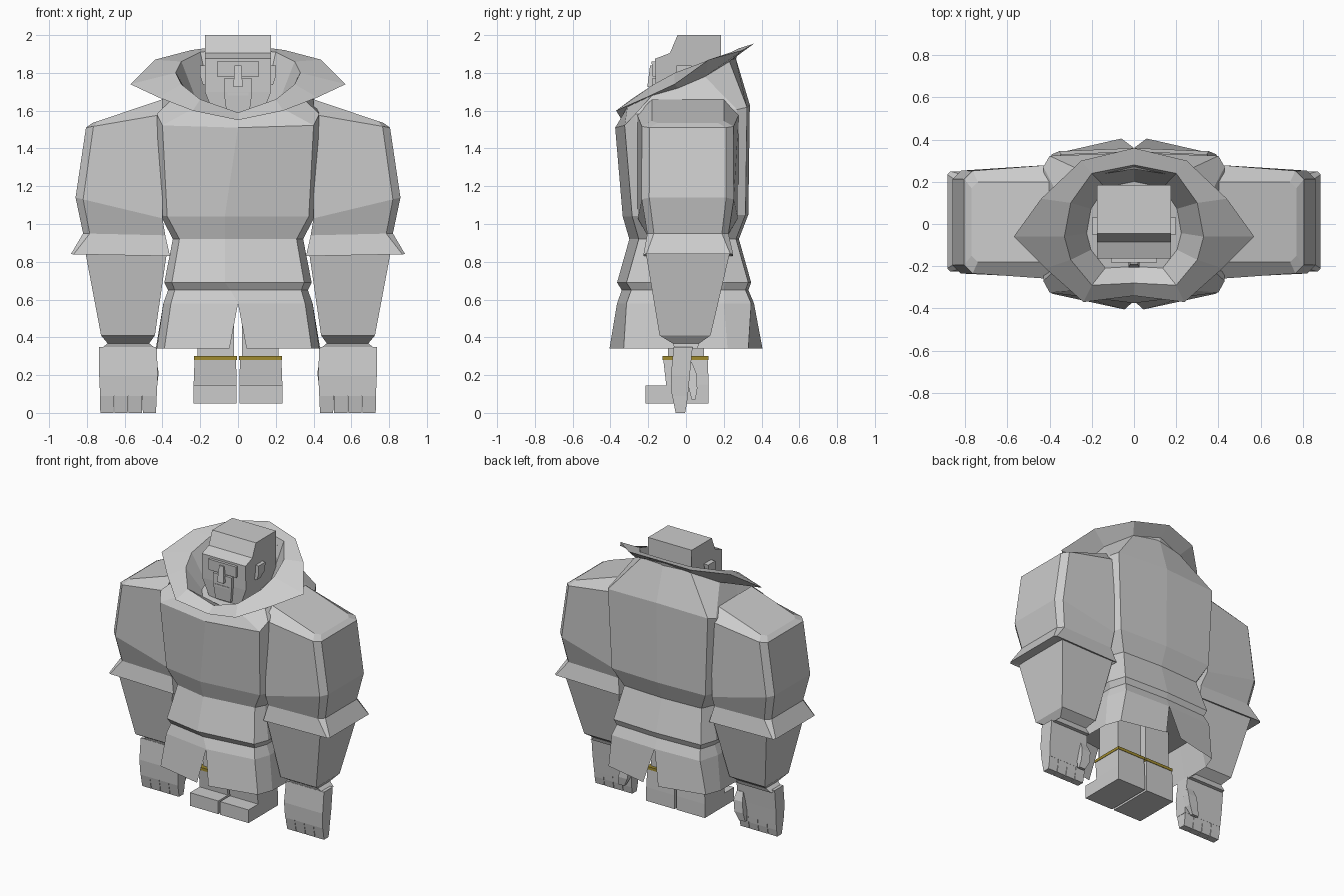
import bpy, bmesh

def finish(name, bm, mirror=False, color=None):
    bmesh.ops.recalc_face_normals(bm, faces=bm.faces)
    me = bpy.data.meshes.new(name)
    bm.to_mesh(me)
    bm.free()
    ob = bpy.data.objects.new(name, me)
    bpy.context.collection.objects.link(ob)
    if mirror:
        m = ob.modifiers.new("mirror", 'MIRROR')
        m.use_mirror_merge = False
    if color:
        mat = bpy.data.materials.new(name)
        mat.diffuse_color = color
        me.materials.append(mat)
    return ob

def loft(name, rings, caps=(True, True), closed=True, **kw):
    """Skin a list of equal-length point rings."""
    bm = bmesh.new()
    vs = [[bm.verts.new(p) for p in r] for r in rings]
    n = len(rings[0])
    for a, b in zip(vs, vs[1:]):
        for i in range(n if closed else n - 1):
            j = (i + 1) % n
            bm.faces.new((a[i], a[j], b[j], b[i]))
    if caps[0]:
        bm.faces.new(vs[0])
    if caps[1]:
        bm.faces.new(vs[-1])
    return finish(name, bm, **kw)

def rect(x0, x1, y0, y1, z):
    return [(x0, y0, z), (x1, y0, z), (x1, y1, z), (x0, y1, z)]

def box(name, x0, x1, y0, y1, z0, z1, **kw):
    return loft(name, [rect(x0, x1, y0, y1, z0), rect(x0, x1, y0, y1, z1)], **kw)

def cuff_ring(x0, x1, y0, y1, zi, zo, c=0.035, k=1.0):
    """Box section with chamfered outer corners; k scales the outer depth."""
    p = [(x0, y0), (x1 - c, y0 * k), (x1, y0 * k + c), (x1, y1 * k - c),
         (x1 - c, y1 * k), (x0, y1)]
    return [(x, y, zi + (zo - zi) * (x - x0) / (x1 - x0)) for x, y in p]

def full(half):
    """Mirror a front-to-back half ring into a closed ring."""
    return half + [(-x, y, z) for x, y, z in half[-2:0:-1]]

def body_half(zf, zb, xo, cx, w, f, b, sy):
    p = [(xo, -f), (cx, -f + .05), (w, -sy), (w, 0), (w, sy), (cx, b - .015), (0, b)]
    t = [0, .1, .6, .75, .8, .9, 1]
    return [(x, y, zf + (zb - zf) * s) for (x, y), s in zip(p, t)]

# Collar loops, front to back on the right half
under = [(0, -.31, 1.56), (.22, -.31, 1.62), (.33, -.18, 1.68), (.37, -.04, 1.72),
         (.34, .1, 1.78), (.2, .23, 1.86), (0, .26, 1.89)]
rim = [(0, -.34, 1.55), (.24, -.37, 1.6), (.42, -.21, 1.67), (.57, -.06, 1.74),
       (.44, .12, 1.87), (.25, .3, 1.92), (0, .36, 1.955)]
inner = [(0, -.28, 1.59), (.2, -.29, 1.66), (.3, -.17, 1.74), (.33, -.06, 1.8),
         (.3, .1, 1.86), (.2, .24, 1.91), (0, .28, 1.93)]
deep = [(x * .68, y * .72, 1.56 + (z - 1.59) * .2) for x, y, z in inner]
loft("fur_collar", [full(r) for r in (under, rim, inner, deep)], caps=(False, True))

# Coat torso, hip to neck
hip = body_half(.58, .58, 0, .355, .395, .365, .36, .2)
torso = [hip,
         body_half(.65, .65, -.04, .335, .37, .34, .33, .2),
         body_half(.69, .69, -.07, .35, .39, .365, .345, .21),
         body_half(.92, .92, -.07, .31, .345, .3, .28, .18),
         body_half(1.04, 1.05, -.07, .375, .41, .335, .33, .22),
         body_half(1.51, 1.63, 0, .4, .43, .375, .338, .27),
         under]
loft("coat_torso", [full(r) for r in torso], caps=(True, False))

# Coat skirt halves with a slit front and back
hem = [(.045, -.405, .34), (.39, -.33, .34), (.43, -.22, .34), (.435, 0, .34),
       (.43, .22, .34), (.39, .33, .34), (.06, .405, .34)]
loft("coat_skirt", [hem, hip], caps=(False, False), closed=False, mirror=True)

# Sleeves with flared cuffs
loft("sleeve", [cuff_ring(.38, .79, -.19, .21, .85, .85),
                cuff_ring(.36, .885, -.225, .25, .83, .84, .015),
                cuff_ring(.385, .82, -.205, .225, .94, .95),
                cuff_ring(.40, .86, -.255, .275, 1.03, 1.14, .04, .92),
                cuff_ring(.40, .805, -.26, .28, 1.58, 1.51, .04, .9),
                cuff_ring(.40, .77, -.18, .2, 1.66, 1.535, .03)], mirror=True)

# Forearm and wrist
loft("forearm", [rect(.435, .725, -.06, .06, .34),
                 rect(.47, .69, -.07, .07, .368),
                 rect(.44, .725, -.14, .13, .41),
                 rect(.375, .81, -.215, .235, .86)], mirror=True)

# Hand: palm, four fingers and a curled thumb
loft("palm", [rect(.43, .73, -.075, .01, .09),
              rect(.425, .735, -.08, .02, .2),
              rect(.43, .735, -.065, .035, .35)], mirror=True)
for i in range(4):
    x = .432 + i * .075
    loft("finger_%d" % (i + 1), [rect(x + .002, x + .072, -.055, -.005, 0),
                                 rect(x, x + .073, -.065, .005, .05),
                                 rect(x, x + .073, -.075, .01, .1)], mirror=True)
loft("thumb", [rect(.46, .51, .03, .05, .07),
               rect(.43, .5, .015, .06, .13),
               rect(.42, .49, .0, .055, .21),
               rect(.43, .48, -.02, .03, .27)], mirror=True)

# Legs and boots
box("trouser_leg", .02, .215, -.095, .095, .25, .62, mirror=True)
box("boot_band", .006, .233, -.125, .118, .28, .3, mirror=True, color=(.35, .26, .03, 1))
loft("boot_shaft", [rect(.008, .235, -.1, .12, .05), rect(.008, .235, -.105, .12, .15),
                    rect(.01, .23, -.12, .115, .28)], mirror=True)
box("boot_toe", .008, .235, -.215, -.09, .05, .145, mirror=True)

# Head: side profile extruded across, jaw narrowing towards the chin
profile = [(-.15, 1.56), (-.16, 1.7), (-.163, 1.875), (-.085, 1.905),
           (-.045, 2.0), (.185, 2.0), (.185, 1.7), (.16, 1.56)]
wid = [.12, .175, .175, .175, .175, .175, .175, .12]
loft("head", [[(s * w, y, z) for w, (y, z) in zip(wid, profile)] for s in (-1, 1)])

# Face plates, nose and ears
loft("brow", [rect(-.11, .11, -.178, -.14, 1.78), rect(-.11, .11, -.182, -.14, 1.86)])
loft("jaw", [rect(-.06, .06, -.172, -.13, 1.585), rect(-.075, .075, -.18, -.13, 1.7),
             rect(-.075, .075, -.18, -.13, 1.77)])
loft("nose", [rect(-.025, .025, -.205, -.15, 1.725), rect(-.018, .018, -.19, -.15, 1.84)])
box("mouth", -.055, .055, -.183, -.15, 1.68, 1.695)
loft("ear", [rect(.165, .185, -.05, -.01, 1.735), rect(.165, .2, -.05, .02, 1.78),
             rect(.165, .2, -.05, .03, 1.84)], mirror=True)
